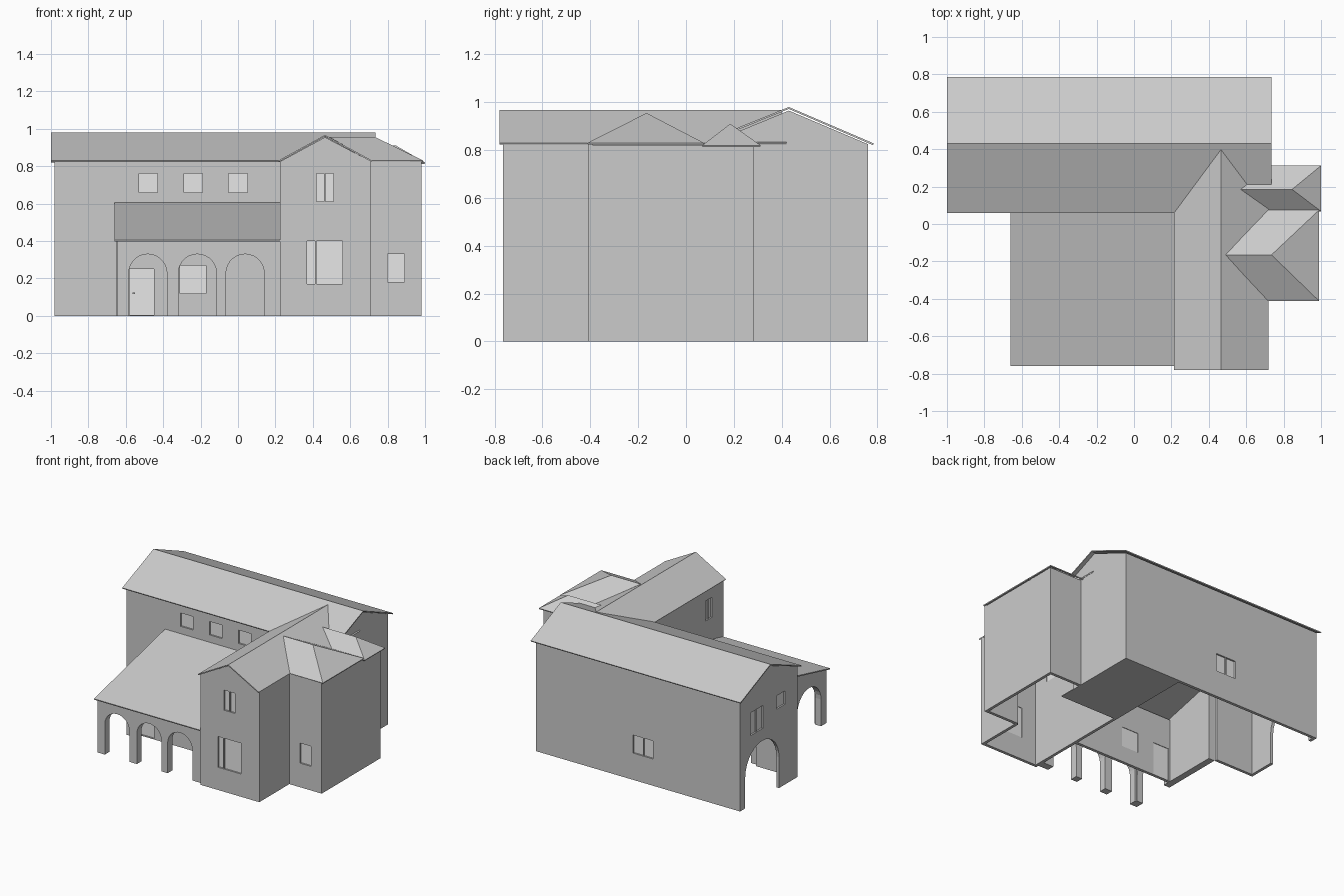
import bpy, bmesh, math
from mathutils import Vector

if "Cube" in bpy.data.objects:
    bpy.data.objects.remove(bpy.data.objects["Cube"])


def material(name, v):
    m = bpy.data.materials.new(name)
    m.diffuse_color = (v, v, v, 1)
    m.use_nodes = True
    m.node_tree.nodes["Principled BSDF"].inputs["Base Color"].default_value = m.diffuse_color
    return m


STONE = material("warm_grey_wall", 0.6)
PANE = material("pale_pane", 0.8)


def add_mesh(name, bm, mat):
    me = bpy.data.meshes.new(name)
    bm.to_mesh(me)
    bm.free()
    me.materials.clear()
    me.materials.append(mat)
    ob = bpy.data.objects.new(name, me)
    bpy.context.collection.objects.link(ob)
    return ob


def place(axis, pos, u, w, z):
    return Vector((u, pos + w, z)) if axis == 'x' else Vector((pos + w, u, z))


def block(name, axis, pos, u0, u1, z0, z1, w0, w1, mat):
    bm = bmesh.new()
    bmesh.ops.create_cube(bm, size=1)
    for v in bm.verts:
        a, b, c = v.co
        v.co = place(axis, pos, u0 + (a + .5) * (u1 - u0),
                     w0 + (b + .5) * (w1 - w0), z0 + (c + .5) * (z1 - z0))
    bmesh.ops.recalc_face_normals(bm, faces=bm.faces[:])
    return add_mesh(name, bm, mat)


def arch(centre, r, spring, n=14):
    """Bottom-edge notch shaped as a round arch."""
    pts = [(centre - r, 0)]
    for i in range(n + 1):
        a = math.pi * (1 - i / n)
        pts.append((centre + r * math.cos(a), spring + r * math.sin(a)))
    return pts + [(centre + r, 0)]


def wall(name, axis, pos, inward, outline, windows=(), t=0.022):
    """Upright panel with recessed windows (u0, u1, z0, z1[, mullion position])."""
    cu = bpy.data.curves.new(name, 'CURVE')
    cu.dimensions = '2D'
    cu.fill_mode = 'BOTH'
    cu.extrude = t / 2
    loops = [outline]
    for w in windows:
        loops.append([(w[0], w[2]), (w[1], w[2]), (w[1], w[3]), (w[0], w[3])])
    for pts in loops:
        sp = cu.splines.new('POLY')
        sp.points.add(len(pts) - 1)
        for p, (u, z) in zip(sp.points, pts):
            p.co = (u, z, 0, 1)
        sp.use_cyclic_u = True
    tmp = bpy.data.objects.new(name + "_curve", cu)
    bpy.context.collection.objects.link(tmp)
    bpy.context.view_layer.update()
    me = bpy.data.meshes.new_from_object(tmp.evaluated_get(bpy.context.evaluated_depsgraph_get()))
    bpy.data.objects.remove(tmp)
    bm = bmesh.new()
    bm.from_mesh(me)
    bpy.data.meshes.remove(me)
    for v in bm.verts:
        u, z, w = v.co
        v.co = place(axis, pos, u, inward * (w + t / 2), z)
    bmesh.ops.remove_doubles(bm, verts=bm.verts[:], dist=1e-5)
    bmesh.ops.recalc_face_normals(bm, faces=bm.faces[:])
    for f in bm.faces:
        f.smooth = False
        f.material_index = 0
    add_mesh(name, bm, STONE)
    for i, w in enumerate(windows):
        block(f"{name}_pane_{i + 1}", axis, pos, *w[:4], inward * .012, inward * .018, PANE)
        if len(w) > 4:
            block(f"{name}_mullion_{i + 1}", axis, pos, w[4] - .004, w[4] + .004,
                  w[2], w[3], inward * .003, inward * .014, STONE)


def roof(name, polys, t=0.008):
    bm = bmesh.new()
    for p in polys:
        f = bm.faces.new([bm.verts.new(c) for c in p])
        f.normal_update()
        if f.normal.z < 0:
            f.normal_flip()
    bmesh.ops.remove_doubles(bm, verts=bm.verts[:], dist=1e-4)
    ob = add_mesh(name, bm, STONE)
    mod = ob.modifiers.new("thickness", 'SOLIDIFY')
    mod.thickness = t
    mod.offset = -1


def rect(u0, u1, z0, z1):
    return [(u0, z0), (u1, z0), (u1, z1), (u0, z1)]


# Main wing walls
wall("main_back_wall", 'x', .76, -1, rect(-.98, .71, 0, .825), [(-.26, -.095, .20, .335, -.178)])
wall("main_front_wall", 'x', .08, 1,
     [(-.98, 0), (-.65, 0), (-.65, .56), (.235, .56), (.235, .825), (-.98, .825)],
     [(x - .05, x + .05, .66, .76) for x in (-.48, -.24, 0)])
wall("main_left_gable", 'y', -.98, 1,
     [(.08, 0)] + arch(.50, .20, .23) + [(.76, 0), (.76, .825), (.43, .965), (.08, .825)],
     [(.49, .64, .52, .69, .565), (.23, .33, .60, .70)])
wall("main_right_gable", 'y', .71, -1,
     [(.2, 0), (.76, 0), (.76, .825), (.43, .965), (.2, .87)])
block("hall_floor", 'x', 0, .225, .71, 0, .006, .08, .76, STONE)

# Front wing walls
wall("front_wing_front_wall", 'x', -.765, 1,
     [(.225, 0), (.712, 0), (.712, .825), (.465, .955), (.225, .825)],
     [(.42, .51, .61, .76, .465), (.37, .56, .17, .40, .415)])
wall("front_wing_left_wall", 'y', .225, 1, rect(-.765, .08, 0, .825), [(-.63, -.55, .60, .75, -.59)])
wall("front_wing_right_wall", 'y', .712, -1, rect(-.765, -.40, 0, .825))

# Side wing walls
wall("side_wing_front_wall", 'x', -.41, 1, rect(.70, .98, 0, .825), [(.80, .89, .18, .33)])
wall("side_wing_right_wall", 'y', .98, -1, rect(-.41, .285, 0, .82))
wall("side_wing_back_wall", 'x', .285, -1, rect(.70, .98, 0, .82))

# Arcaded porch and the room behind it
bottom = [(-.645, 0)]
for c in (-.482, -.217, .038):
    bottom += arch(c, .102, .228)
wall("porch_arcade", 'x', -.74, 1, bottom + [(.225, 0), (.225, .40), (-.645, .40)], t=.055)
wall("porch_side_wall", 'y', -.645, 1,
     [(-.74, 0)] + arch(-.535, .14, .20) + [(.08, 0), (.08, .59), (-.74, .395)], t=.05)
wall("porch_room_wall", 'x', -.35, 1, rect(-.60, .225, 0, .48),
     [(-.58, -.45, .004, .25), (-.31, -.17, .12, .27)])
block("door_handle", 'x', -.35, -.565, -.55, .118, .124, -.008, .014, STONE)

# Roofs
E, R = .83, .98
roof("main_roof", [
    [(-1, .43, R), (.735, .43, R), (.735, .785, E - .002), (-1, .785, E - .002)],
    [(-1, .06, E), (.5, .06, E), (.62, .2, E + .15 * .14 / .37), (.735, .2, E + .15 * .14 / .37),
     (.735, .43, R), (-1, .43, R)]])
roof("front_wing_roof", [
    [(.465, -.78, .967), (.465, .4, .967), (.215, .06, E), (.215, -.78, E)],
    [(.465, -.78, .967), (.465, .4, .967), (.718, .42, E), (.718, -.78, E)]])


def hip_roof(name, x0, x1, ridge_y, ridge_z, xi, xe, y0, y1, ye1, xe1, ez):
    a, b = (x0, ridge_y, ridge_z), (x1, ridge_y, ridge_z)
    p, q = (xe, y0, ez), (xe1, ye1, ez)
    roof(name, [[a, b, p, (xi, y0, ez)], [a, b, q, (xi, y1, ez)], [b, p, q]])


hip_roof("side_hip_roof_large", .49, .735, -.165, .955, .714, .99, -.412, .075, .075, .99, E)
hip_roof("side_hip_roof_small", .568, .845, .185, .91, .71, 1.0, .068, .312, .312, 1.0, .82)
roof("porch_roof", [[(-.66, -.76, .405), (.225, -.76, .405), (.225, .08, .605), (-.66, .08, .605)]])
